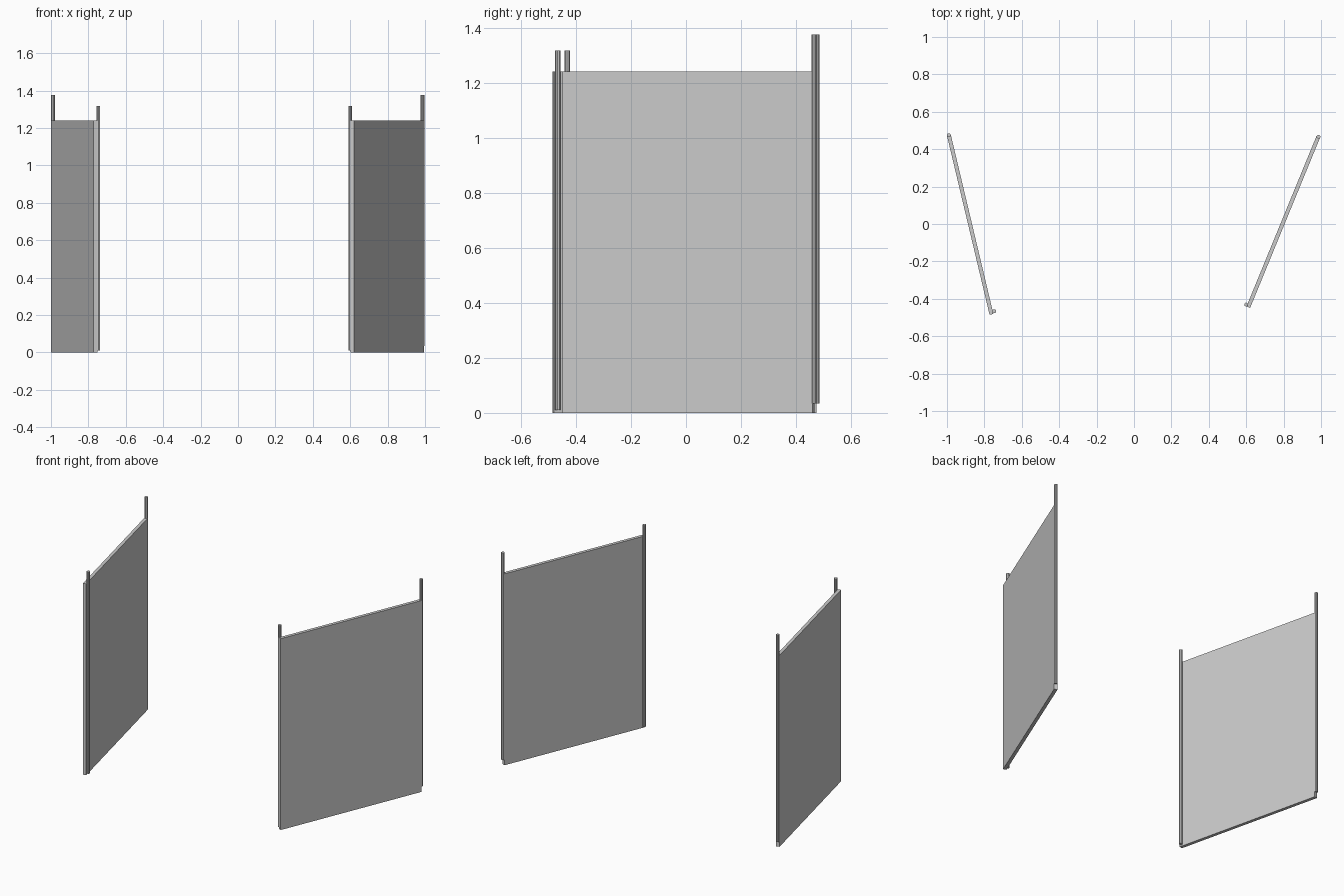
import bpy, bmesh, math
from mathutils import Vector

if "Cube" in bpy.data.objects:
    bpy.data.objects.remove(bpy.data.objects["Cube"])

THICK, RADIUS, TOP = 0.021, 0.0105, 1.24


def prism(name, pts, z0, z1):
    """Extrude a plan outline from z0 to z1."""
    bm = bmesh.new()
    face = bm.faces.new([bm.verts.new((p[0], p[1], z0)) for p in pts])
    ext = bmesh.ops.extrude_face_region(bm, geom=[face])
    verts = [g for g in ext["geom"] if isinstance(g, bmesh.types.BMVert)]
    bmesh.ops.translate(bm, verts=verts, vec=(0, 0, z1 - z0))
    bmesh.ops.recalc_face_normals(bm, faces=bm.faces)
    me = bpy.data.meshes.new(name)
    bm.to_mesh(me)
    bm.free()
    ob = bpy.data.objects.new(name, me)
    bpy.context.collection.objects.link(ob)
    return ob


def post(name, c, z0, z1, turn):
    pts = [(c[0] + RADIUS * math.cos(turn + i * math.tau / 10),
            c[1] + RADIUS * math.sin(turn + i * math.tau / 10)) for i in range(10)]
    return prism(name, pts, z0, z1)


def gate(side, front, back, front_post, back_post):
    f, b = Vector(front), Vector(back)
    d = (b - f).normalized()
    n = Vector((-d.y, d.x)) * THICK / 2
    # flat slab
    prism(side + "_panel", [f - n, b - n, b + n, f + n], 0, TOP)
    # hinge post on the back end, latch post inside the front end
    turn = math.atan2(d.y, d.x)
    post(side + "_back_post", back_post, 0.035, 1.376, turn)
    post(side + "_front_post", front_post, 0.01, 1.317, turn)


gate("left", (-0.762, -0.483), (-0.989, 0.472), (-0.747, -0.466), (-0.9895, 0.475))
gate("right", (0.611, -0.445), (0.984, 0.463), (0.600, -0.431), (0.9865, 0.466))
